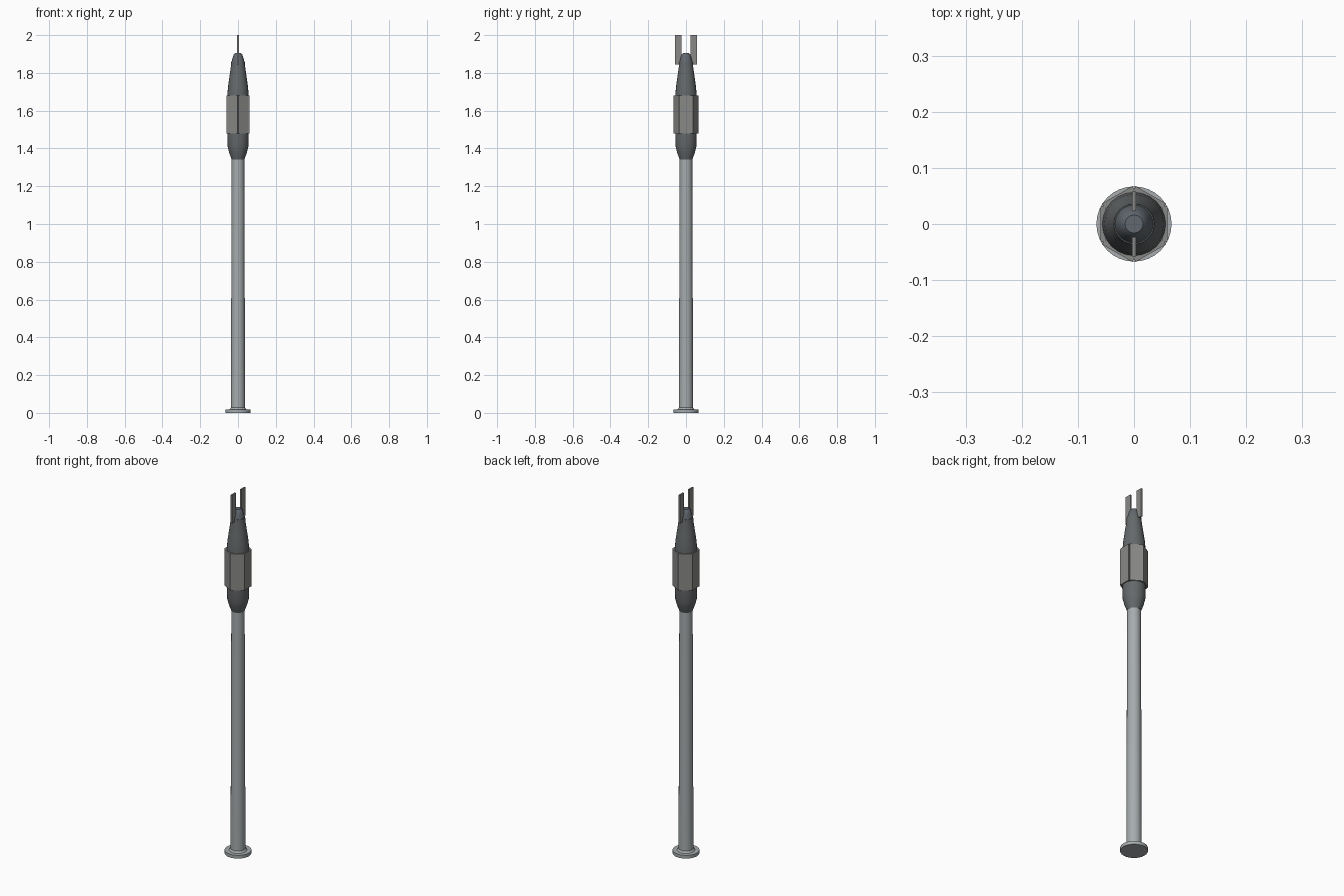
import bpy, bmesh, math
from mathutils import Matrix

if "Cube" in bpy.data.objects:
    bpy.data.objects.remove(bpy.data.objects["Cube"])


def material(name, rgb):
    m = bpy.data.materials.new(name)
    m.diffuse_color = (*rgb, 1)
    m.use_nodes = True
    m.node_tree.nodes["Principled BSDF"].inputs["Base Color"].default_value = m.diffuse_color
    return m


STEEL = material("galvanised_steel", (0.38, 0.41, 0.42))
DARK = material("dark_housing", (0.13, 0.14, 0.145))
PANEL = material("panel_grey", (0.25, 0.25, 0.245))
CAP = material("cap_slate", (0.12, 0.14, 0.16))


def finish(name, bm, mat, smooth=True):
    bmesh.ops.recalc_face_normals(bm, faces=bm.faces)
    me = bpy.data.meshes.new(name)
    bm.to_mesh(me)
    bm.free()
    me.materials.append(mat)
    ob = bpy.data.objects.new(name, me)
    bpy.context.collection.objects.link(ob)
    if smooth:
        bpy.ops.object.select_all(action='DESELECT')
        bpy.context.view_layer.objects.active = ob
        ob.select_set(True)
        bpy.ops.object.shade_smooth_by_angle(angle=math.radians(25))
    return ob


def lathe(name, profile, mat, sides=24):
    """Closed solid of revolution from (radius, z) points."""
    bm = bmesh.new()
    rings = [[bm.verts.new((r * math.cos(2 * math.pi * i / sides),
                            r * math.sin(2 * math.pi * i / sides), z))
              for i in range(sides)] for r, z in profile]
    for a, b in zip(rings, rings[1:]):
        for i in range(sides):
            j = (i + 1) % sides
            bm.faces.new((a[i], a[j], b[j], b[i]))
    bm.faces.new(rings[0])
    bm.faces.new(rings[-1])
    return finish(name, bm, mat)


def box(name, lo, hi, mat, angle=0):
    bm = bmesh.new()
    bmesh.ops.create_cube(bm, size=1)
    for v in bm.verts:
        v.co = [l + (c + 0.5) * (h - l) for c, l, h in zip(v.co, lo, hi)]
    bm.transform(Matrix.Rotation(angle, 4, 'Z'))
    return finish(name, bm, mat, False)


# Ground flange with a small weld collar
lathe("base_flange", [(0.067, 0), (0.067, 0.018), (0.045, 0.018), (0.037, 0.028)], STEEL, 32)

# Slightly tapering pole
lathe("pole", [(0.0375, 0.015), (0.0335, 1.36)], STEEL)

# Head: flared bottom, straight middle, tapered shoulder
lathe("head_body", [(0.034, 1.342), (0.046, 1.375), (0.055, 1.41), (0.0565, 1.48),
                    (0.0565, 1.68), (0.053, 1.725), (0.046, 1.775), (0.038, 1.83),
                    (0.036, 1.858)], DARK)

# Domed cap
lathe("head_cap", [(0.035, 1.85), (0.033, 1.863), (0.027, 1.885), (0.021, 1.9),
                   (0.016, 1.905)], CAP)

# Six flat panels around the head
for i in range(6):
    box(f"panel_{i + 1}", (0.05, -0.031, 1.478), (0.06, 0.031, 1.68), PANEL, i * math.pi / 3)

# Two upright antenna fins
for i, label in enumerate(("back", "front")):
    box(f"fin_{label}", (-0.004, 0.023, 1.845), (0.004, 0.058, 2.0), PANEL, i * math.pi)
